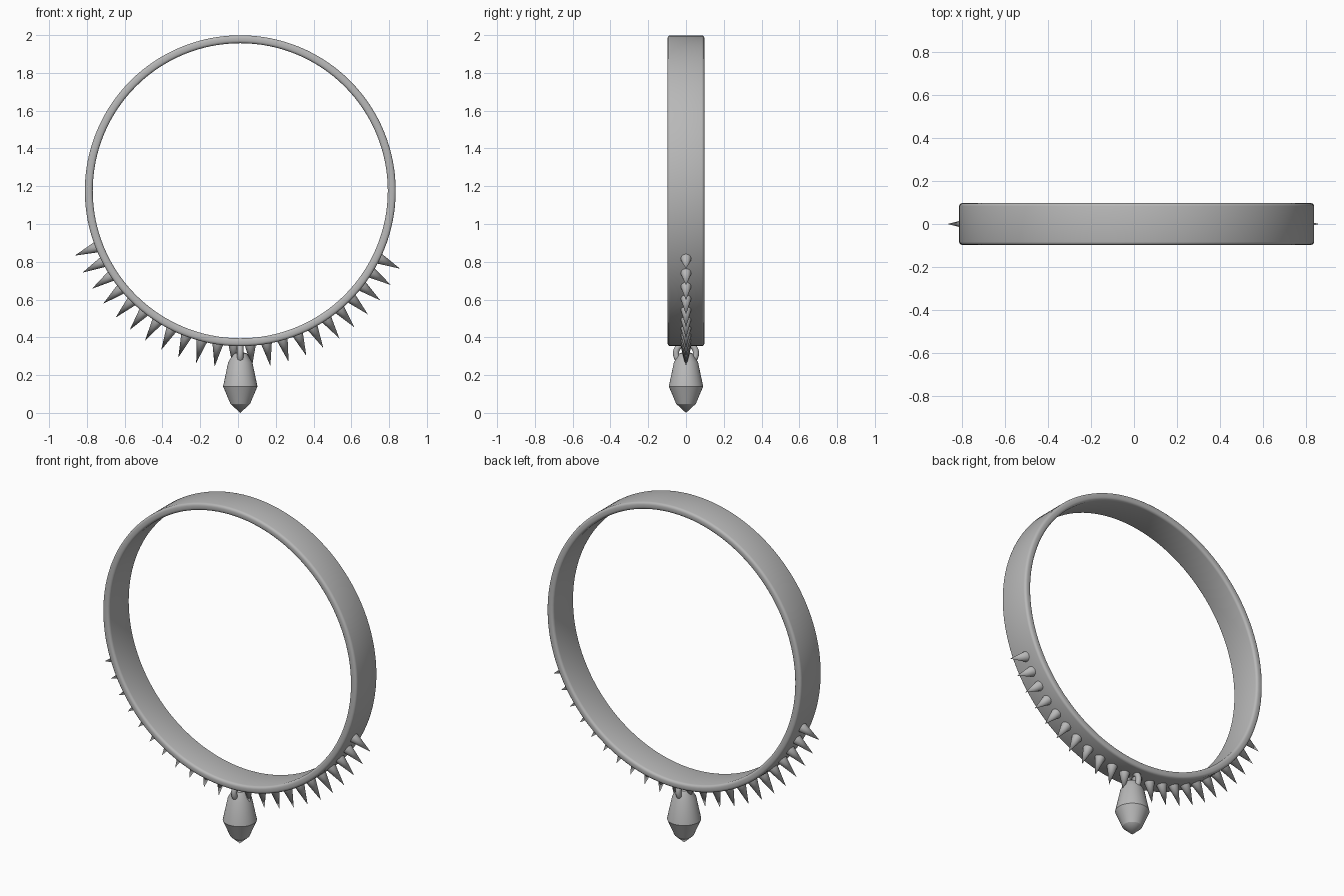
import bpy, bmesh, math
from mathutils import Vector, Matrix

if "Cube" in bpy.data.objects:
    bpy.data.objects.remove(bpy.data.objects["Cube"])

CX, CZ = 0.012, 1.176          # centre of the hoop

metal = bpy.data.materials.new("grey_metal")
metal.diffuse_color = (0.48, 0.48, 0.48, 1)
metal.use_nodes = True
metal.node_tree.nodes["Principled BSDF"].inputs["Base Color"].default_value = metal.diffuse_color


def finish(obj, name, angle=30):
    obj.name = name
    obj.data.materials.clear()
    obj.data.materials.append(metal)
    bpy.ops.object.select_all(action='DESELECT')
    obj.select_set(True)
    bpy.context.view_layer.objects.active = obj
    bpy.ops.object.shade_smooth_by_angle(angle=math.radians(angle))
    return obj


def lathe(name, profile, segments, closed, matrix, angle=30):
    """Revolve (radius, height) points about local z, then place with matrix."""
    bm = bmesh.new()
    vs = [bm.verts.new((r, 0, h)) for r, h in profile]
    pairs = list(zip(vs, vs[1:])) + ([(vs[-1], vs[0])] if closed else [])
    edges = [bm.edges.new(p) for p in pairs]
    bmesh.ops.spin(bm, geom=vs + edges, cent=(0, 0, 0), axis=(0, 0, 1),
                   angle=2 * math.pi, steps=segments, use_merge=True)
    bmesh.ops.remove_doubles(bm, verts=bm.verts[:], dist=1e-5)
    bmesh.ops.recalc_face_normals(bm, faces=bm.faces[:])
    bm.transform(matrix)
    mesh = bpy.data.meshes.new(name)
    bm.to_mesh(mesh)
    bm.free()
    obj = bpy.data.objects.new(name, mesh)
    bpy.context.collection.objects.link(obj)
    return finish(obj, name, angle)


# Hoop band: rounded rectangle cross-section, axis along y
r0, r1, half, b = 0.781, 0.823, 0.097, 0.014
section = []
for cr, ch, start in ((r1 - b, half - b, 0), (r0 + b, half - b, 90),
                      (r0 + b, -half + b, 180), (r1 - b, -half + b, 270)):
    for k in range(4):
        a = math.radians(start + 30 * k)
        section.append((cr + b * math.cos(a), ch + b * math.sin(a)))
lathe("hoop_band", section, 128, True,
      Matrix.Translation((CX, 0, CZ)) @ Matrix.Rotation(math.pi / 2, 4, 'X'), 40)

# Row of spikes along the lower outside of the band
COUNT, A0, A1 = 23, 201.4, 334.0
for i in range(COUNT):
    a = math.radians(A0 + (A1 - A0) * i / (COUNT - 1))
    d = Vector((math.cos(a), 0, math.sin(a)))
    bpy.ops.mesh.primitive_cone_add(
        vertices=16, radius1=0.031, radius2=0, depth=0.131,
        location=Vector((CX, 0, CZ)) + d * 0.8755,
        rotation=d.to_track_quat('Z', 'Y').to_euler())
    finish(bpy.context.object, f"spike_{i + 1}", 40)

# Link ring joining pendant and band
bpy.ops.mesh.primitive_torus_add(
    major_radius=0.053, minor_radius=0.016, major_segments=32, minor_segments=12,
    location=(CX, 0, 0.315), rotation=(0, math.pi / 2, 0))
finish(bpy.context.object, "link_ring", 60)

# Hanging drop pendant
drop = [(0, 0), (0.052, 0.048), (0.091, 0.14), (0.064, 0.268), (0.035, 0.315), (0, 0.325)]
lathe("drop_pendant", drop, 32, False, Matrix.Translation((CX, 0, 0)), 20)
